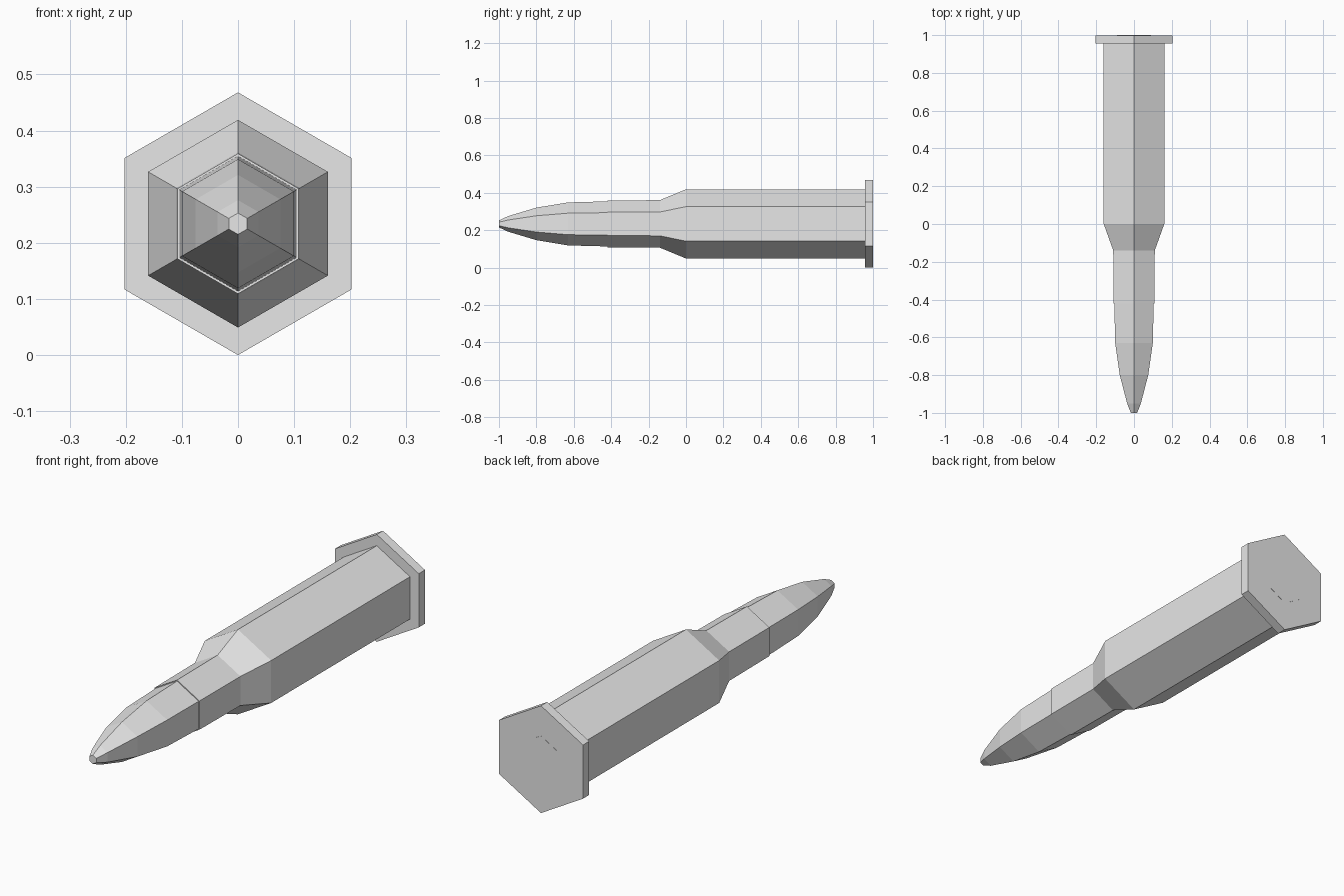
import bpy
import bmesh
from math import sin, cos, tau

if "Cube" in bpy.data.objects:
    bpy.data.objects.remove(bpy.data.objects["Cube"])

SIDES = 6
AXIS_Z = 0.234

metal = bpy.data.materials.new("plain grey metal")
metal.use_nodes = True
grey = (0.8, 0.8, 0.8, 1)
metal.diffuse_color = grey
metal.node_tree.nodes["Principled BSDF"].inputs["Base Color"].default_value = grey


def turned_part(name, profile):
    """Closed hexagonal solid along y from (y, corner radius) pairs."""
    bm = bmesh.new()
    rings = []
    for y, r in profile:
        angles = [tau * i / SIDES for i in range(SIDES)]
        rings.append([bm.verts.new((r * sin(a), y, AXIS_Z + r * cos(a))) for a in angles])
    for a, b in zip(rings, rings[1:]):
        for i in range(SIDES):
            j = (i + 1) % SIDES
            bm.faces.new((a[i], a[j], b[j], b[i]))
    bm.faces.new(rings[0])
    bm.faces.new(rings[-1])
    bmesh.ops.recalc_face_normals(bm, faces=bm.faces)
    mesh = bpy.data.meshes.new(name)
    bm.to_mesh(mesh)
    bm.free()
    mesh.materials.append(metal)
    obj = bpy.data.objects.new(name, mesh)
    bpy.context.collection.objects.link(obj)
    return obj


# Case with tapered shoulder and narrow neck
turned_part("case", [(-0.42, 0.125), (-0.14, 0.127), (0, 0.185), (0.957, 0.185)])
# Flanged base
turned_part("rim", [(0.956, 0.234), (0.999, 0.234)])
# Small cap set nearly flush in the base
turned_part("primer", [(0.97, 0.103), (1.0, 0.103)])
# Pointed projectile seated in the neck
turned_part("projectile", [(-1, 0.019), (-0.95, 0.042), (-0.8, 0.087),
                           (-0.63, 0.115), (-0.40, 0.121)])
